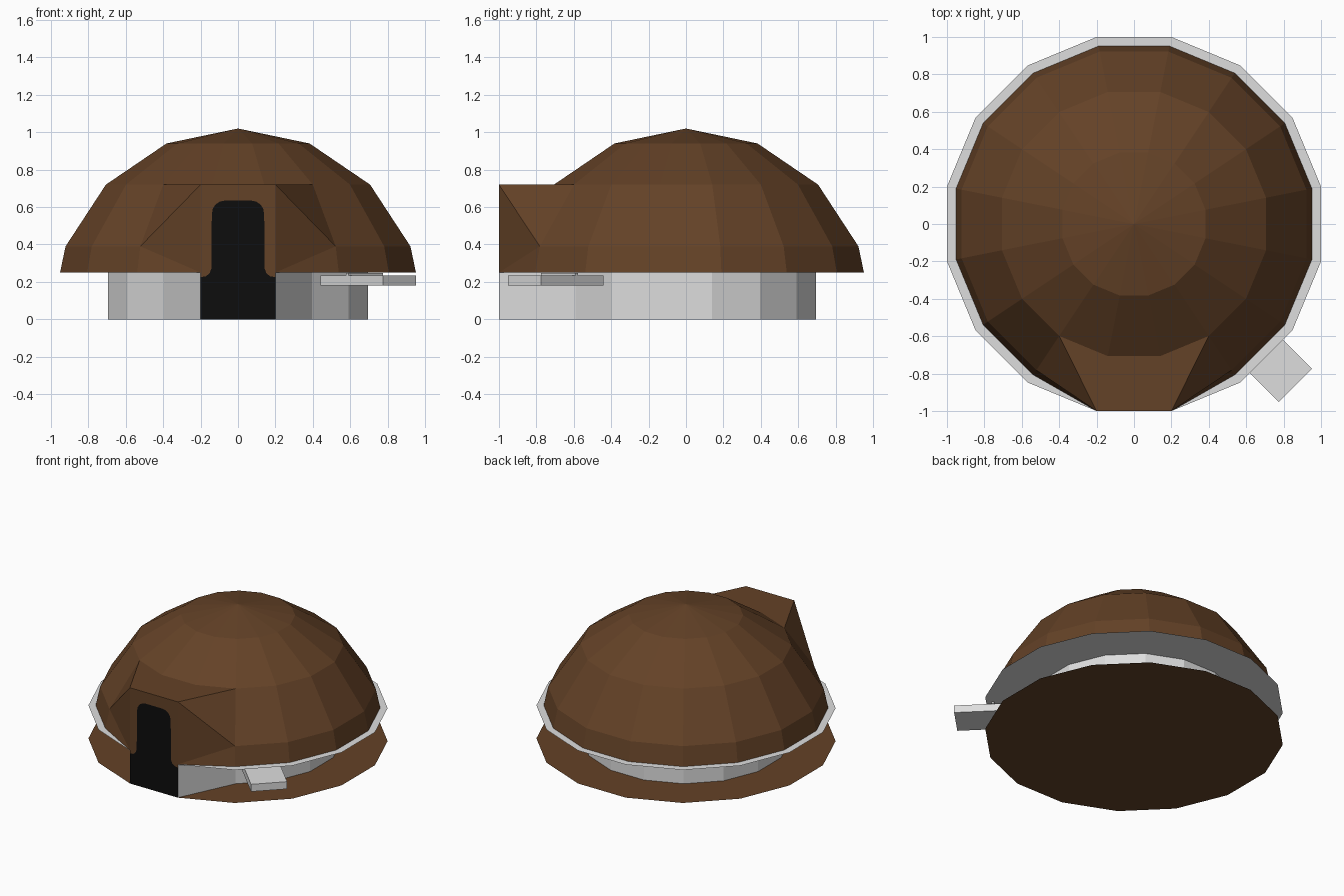
import bpy, bmesh, math
from mathutils import Matrix

if "Cube" in bpy.data.objects:
    bpy.data.objects.remove(bpy.data.objects["Cube"])

N = 16


def material(name, rgb):
    m = bpy.data.materials.new(name)
    m.diffuse_color = (*rgb, 1)
    m.use_nodes = True
    m.node_tree.nodes["Principled BSDF"].inputs["Base Color"].default_value = m.diffuse_color
    return m


BROWN = material("earth brown", (0.127, 0.054, 0.02))
GREY = material("pale grey", (0.73, 0.73, 0.73))
BLACK = material("door black", (0.004, 0.004, 0.004))


def ring(r, z):
    """16-gon with a flat side facing -y; points 0 and 15 frame the front."""
    return [(r * math.sin((i + .5) * 2 * math.pi / N),
             -r * math.cos((i + .5) * 2 * math.pi / N), z) for i in range(N)]


def porch_ring(r, z):
    """Ring whose two front points are pulled out to the porch corners."""
    p = ring(r, z)
    p[0], p[-1] = (.2, -1, z), (-.2, -1, z)
    return p


def sheet(name, faces, mat):
    bm = bmesh.new()
    for f in faces:
        bm.faces.new([bm.verts.new(p) for p in f])
    bmesh.ops.remove_doubles(bm, verts=bm.verts, dist=1e-4)
    bmesh.ops.recalc_face_normals(bm, faces=bm.faces)
    me = bpy.data.meshes.new(name)
    bm.to_mesh(me)
    bm.free()
    me.materials.append(mat)
    ob = bpy.data.objects.new(name, me)
    bpy.context.collection.objects.link(ob)
    return ob


def band(a, b, skip=()):
    return [(a[i], a[(i + 1) % N], b[(i + 1) % N], b[i]) for i in range(N) if i not in skip]


# Floor disc
sheet("floor", [ring(1.02, 0)], BROWN)

# Recessed wall, open at the front where the door sits
front = (N - 1,)
sheet("wall", band(porch_ring(.71, 0), porch_ring(.71, .25), front), GREY)

# Flat eave under the roof
sheet("eave", band(ring(1.02, .248), porch_ring(.71, .248), front), GREY)

# Domed roof; the three front panels of the lower bands make way for the porch
base, low, mid, top = porch_ring(.97, .25), ring(.94, .39), ring(.72, .72), ring(.39, .94)
gap = (0, N - 2, N - 1)
faces = band(base, low, gap) + band(low, mid, gap) + band(mid, top)
faces += [(top[i], top[(i + 1) % N], (0, 0, 1.02)) for i in range(N)]

# Porch sides (mirrored) and flat top
for s in (1, -1):
    def m(p):
        return (s * p[0], p[1], p[2])
    peak = (.2, -1, .72)
    faces += [[m(p) for p in f] for f in (
        (peak, mid[1], low[1]), (peak, low[1], base[0]), (base[0], low[1], base[1]))]
faces.append([(-.2, -1, .72), (.2, -1, .72), mid[1], mid[0], mid[-1], mid[-2]])
sheet("roof", faces, BROWN)

# Door outline: wide foot, flared shoulders, rounded head
half = [(.2, .225), (.172, .23), (.152, .245), (.143, .27), (.14, .56)]
half += [(.07 + .07 * math.cos(a * math.pi / 8), .565 + .07 * math.sin(a * math.pi / 8))
         for a in range(1, 5)]
arch = [(x, -1, z) for x, z in half] + [(-x, -1, z) for x, z in reversed(half)]
sheet("door", [[(-.2, -1, 0), (.2, -1, 0)] + arch], BLACK)
sheet("porch_front", [[(-.2, -1, .72), (.2, -1, .72)] + arch], BROWN)


# Side ledge pointing diagonally out below the eave
def diagonal_box(name, r0, r1, width, z0, z1):
    bm = bmesh.new()
    bmesh.ops.create_cube(bm, size=1)
    bm.transform(Matrix.Rotation(-math.pi / 4, 4, 'Z')
                 @ Matrix.Translation(((r0 + r1) / 2, 0, (z0 + z1) / 2))
                 @ Matrix.Diagonal((r1 - r0, width, z1 - z0, 1)))
    me = bpy.data.meshes.new(name)
    bm.to_mesh(me)
    bm.free()
    me.materials.append(GREY)
    bpy.context.collection.objects.link(bpy.data.objects.new(name, me))


diagonal_box("ledge", .75, 1.22, .25, .18, .235)
diagonal_box("ledge_bracket", .945, .965, .26, .235, .248)
